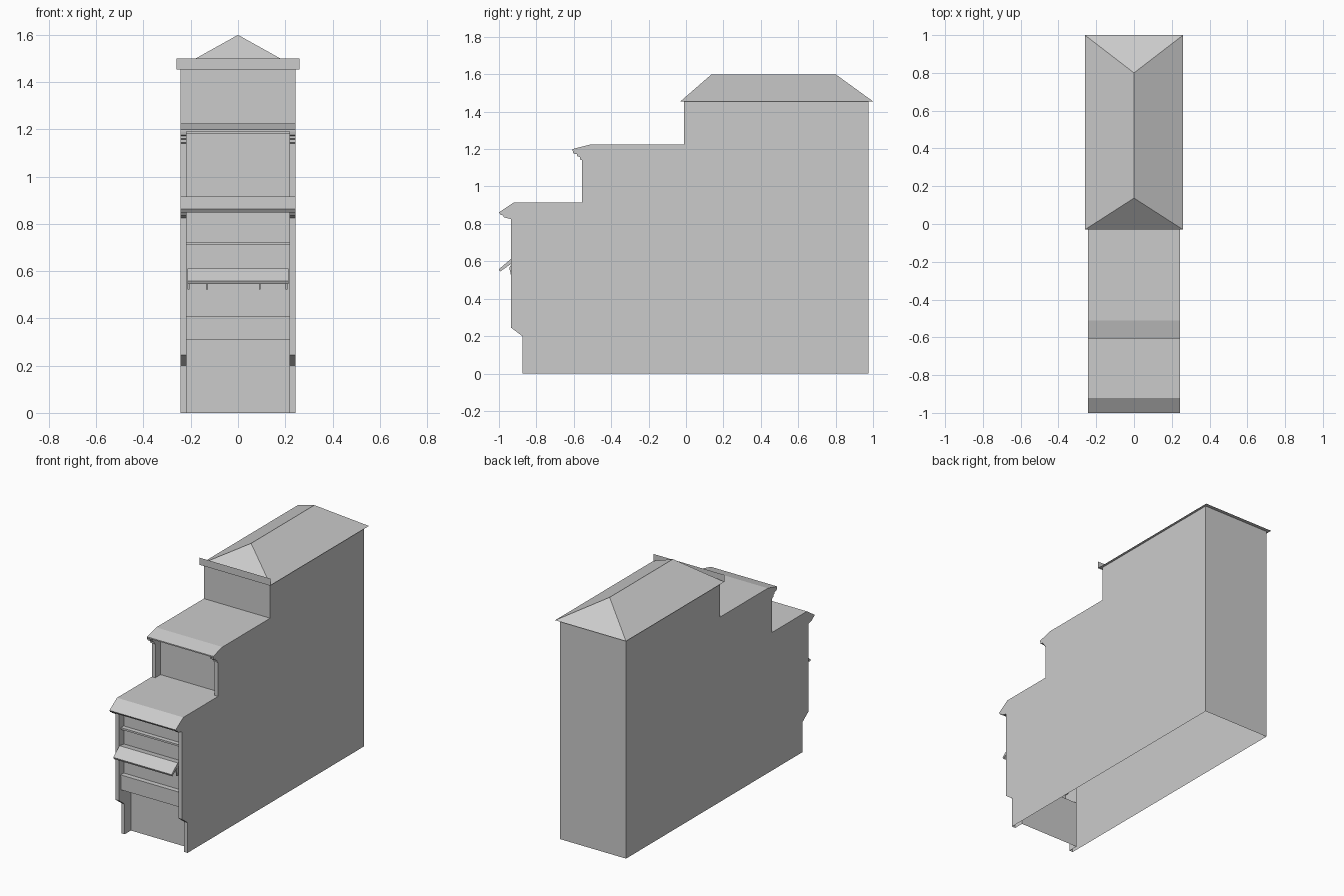
import bpy

if "Cube" in bpy.data.objects:
    bpy.data.objects.remove(bpy.data.objects["Cube"])

HALF, INNER = 0.243, 0.218      # outer wall and inner pier half-widths


def make(name, verts, faces):
    me = bpy.data.meshes.new(name)
    me.from_pydata(verts, [], faces)
    me.update()
    ob = bpy.data.objects.new(name, me)
    bpy.context.collection.objects.link(ob)
    return ob


def strip(name, profile, x0, x1):
    """Open sheet: a (y, z) profile swept across x."""
    n = len(profile)
    verts = [(x, y, z) for x in (x0, x1) for y, z in profile]
    return make(name, verts, [(i, i + n, i + n + 1, i + 1) for i in range(n - 1)])


def sheet(name, outline, x):
    """Flat (y, z) polygon at one x."""
    return make(name, [(x, y, z) for y, z in outline], [tuple(range(len(outline)))])


def prism(name, outline, x0, x1):
    """Closed solid from a (y, z) outline."""
    n = len(outline)
    verts = [(x, y, z) for x in (x0, x1) for y, z in outline]
    faces = [(i, i + n, (i + 1) % n + n, (i + 1) % n) for i in range(n)]
    return make(name, verts, faces + [tuple(range(n))[::-1], tuple(range(n, 2 * n))])


# Side profiles of the piers and cornices, from the ground up
low_pier = [(-.875, 0), (-.875, .20), (-.935, .245), (-.935, .825),
            (-.972, .835), (-.982, .848)]
low_roof = [(-.99, .848), (-1.0, .862), (-.92, .915), (-.555, .915)]
up_pier = [(-.555, .915), (-.555, 1.14), (-.568, 1.145), (-.568, 1.158),
           (-.582, 1.162), (-.582, 1.172), (-.602, 1.176), (-.605, 1.19)]
up_roof = [(-.607, 1.192), (-.607, 1.20), (-.51, 1.225), (-.01, 1.225)]
rear = [(-.01, 1.455), (.975, 1.455), (.975, 0)]

# Party walls, piers and their inner cheeks on both sides
outline = low_pier + low_roof + up_pier[1:] + up_roof + rear
for s, side in ((-1, "left"), (1, "right")):
    sheet(side + "_party_wall", outline, s * HALF)
    strip(side + "_lower_pier", low_pier, s * INNER, s * HALF)
    strip(side + "_upper_pier", up_pier, s * INNER, s * HALF)
    sheet(side + "_lower_cheek", low_pier + [(-.81, .848), (-.81, 0)], s * INNER)
    sheet(side + "_upper_cheek", up_pier + [(-.50, 1.19), (-.50, .915)], s * INNER)

# Stepped roofs with sloping cornices, and soffits beneath them
strip("lower_roof", [(-.885, .848)] + low_roof + [(-.50, .915)], -HALF, HALF)
strip("upper_roof", [(-.50, 1.192)] + up_roof, -HALF, HALF)
strip("tower_walls", [(-.01, 1.225)] + rear[:1], -HALF, HALF)
strip("back_wall", rear[1:], -HALF, HALF)

# Shopfront: recessed door wall, apron, window and transom with ledges
strip("shopfront", [(-.81, 0), (-.81, .31), (-.915, .31), (-.915, .41),
                    (-.885, .41), (-.885, .71), (-.915, .71), (-.915, .722),
                    (-.885, .722), (-.885, .848)], -INNER, INNER)
strip("upper_front_wall", [(-.50, .915), (-.50, 1.18), (-.56, 1.18),
                           (-.56, 1.192)], -INNER, INNER)
strip("apron_moulding", [(-.918, .40), (-.918, .41), (-.90, .41)], -INNER, INNER)

# Sloping awning with end ribs and small brackets
prism("awning", [(-1.0, .558), (-.994, .545), (-.93, .59), (-.885, .59),
                 (-.885, .603), (-.937, .612)], -.214, .214)
for i, x in enumerate((-.21, -.132, .092, .206)):
    prism(f"awning_bracket_{i}", [(-.945, .565), (-.935, .522), (-.925, .522),
                                  (-.885, .57), (-.93, .59)], x - .004, x + .004)

# Hipped main roof with flat soffit
E, Z = .26, 1.455
make("hip_roof", [(-E, -.03, Z), (E, -.03, Z), (E, 1, Z), (-E, 1, Z),
                  (0, .137, 1.6), (0, .80, 1.6)],
     [(0, 1, 4), (1, 2, 5, 4), (2, 3, 5), (3, 0, 4, 5), (3, 2, 1, 0)])

# Thin fascia board across the front eave
strip("front_fascia", [(-.032, 1.453), (-.032, 1.50)], -E, E)
